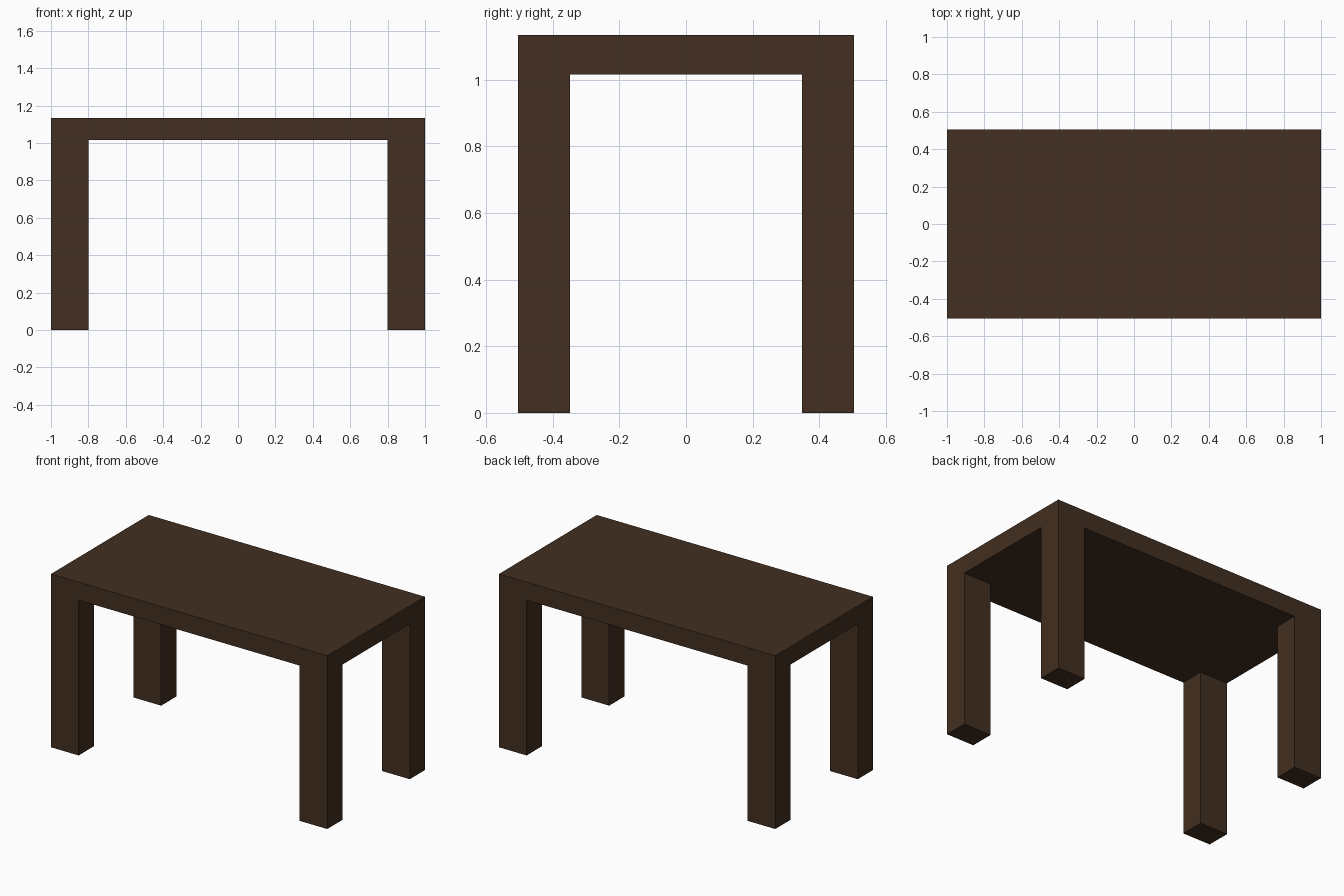
import bpy

if "Cube" in bpy.data.objects:
    bpy.data.objects.remove(bpy.data.objects["Cube"])

LENGTH, DEPTH, HEIGHT = 2.0, 1.01, 1.134
TOP_THICKNESS = 0.118
LEG_X, LEG_Y = 0.2, 0.157
LEG_HEIGHT = HEIGHT - TOP_THICKNESS

wood = bpy.data.materials.new("dark_wood")
wood.diffuse_color = (0.055, 0.028, 0.015, 1.0)
wood.use_nodes = True
wood.node_tree.nodes["Principled BSDF"].inputs["Base Color"].default_value = wood.diffuse_color


def box(name, size, centre):
    bpy.ops.mesh.primitive_cube_add(size=1, location=centre)
    obj = bpy.context.object
    obj.name = name
    obj.scale = size
    bpy.ops.object.transform_apply(location=False, rotation=False, scale=True)
    obj.data.materials.append(wood)
    return obj


# Table top slab
box("table_top", (LENGTH, DEPTH, TOP_THICKNESS),
    (0, 0, HEIGHT - TOP_THICKNESS / 2))

# Four corner legs, flush with the edges of the top
for y_name, sy in (("front", -1), ("back", 1)):
    for x_name, sx in (("left", -1), ("right", 1)):
        box(f"{y_name}_{x_name}_leg", (LEG_X, LEG_Y, LEG_HEIGHT),
            (sx * (LENGTH - LEG_X) / 2, sy * (DEPTH - LEG_Y) / 2, LEG_HEIGHT / 2))
